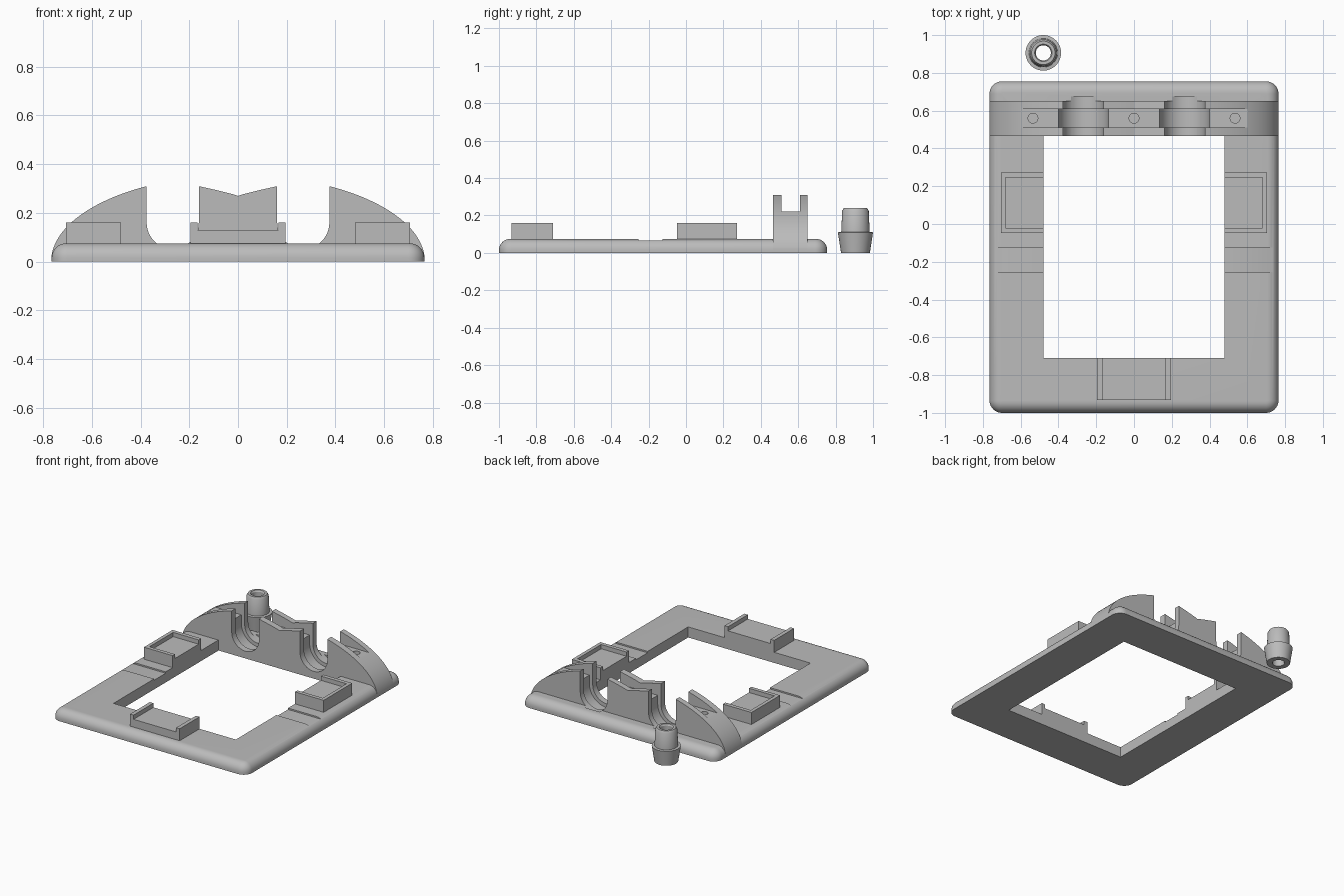
import bpy, bmesh, math
from mathutils import Matrix

if "Cube" in bpy.data.objects:
    bpy.data.objects.remove(bpy.data.objects["Cube"], do_unlink=True)

grey = bpy.data.materials.new("plain grey")
grey.use_nodes = True
grey.diffuse_color = (0.5, 0.5, 0.5, 1)
grey.node_tree.nodes["Principled BSDF"].inputs["Base Color"].default_value = (0.5, 0.5, 0.5, 1)


def finish(bm, name):
    bmesh.ops.recalc_face_normals(bm, faces=bm.faces)
    mesh = bpy.data.meshes.new(name)
    bm.to_mesh(mesh)
    bm.free()
    mesh.materials.append(grey)
    obj = bpy.data.objects.new(name, mesh)
    bpy.context.collection.objects.link(obj)
    return obj


def loft(rings, name, closed=False):
    """Join rings of points with quads; cap the ends unless closed."""
    bm = bmesh.new()
    loops = [[bm.verts.new(p) for p in ring] for ring in rings]
    pairs = list(zip(loops, loops[1:]))
    if closed:
        pairs.append((loops[-1], loops[0]))
    else:
        bm.faces.new(loops[0])
        bm.faces.new(loops[-1])
    for a, b in pairs:
        for i in range(len(a)):
            j = (i + 1) % len(a)
            bm.faces.new((a[i], a[j], b[j], b[i]))
    return finish(bm, name)


def box(name, x, y, z):
    bm = bmesh.new()
    size = Matrix.Diagonal((x[1] - x[0], y[1] - y[0], z[1] - z[0], 1))
    mid = Matrix.Translation((sum(x) / 2, sum(y) / 2, sum(z) / 2))
    bmesh.ops.create_cube(bm, size=1, matrix=mid @ size)
    return finish(bm, name)


def circle(r, n=48):
    return [(r * math.cos(math.tau * i / n), r * math.sin(math.tau * i / n)) for i in range(n)]


def slot(cx, cz, r, y):
    """U-shaped cutter running along y, open at the top."""
    arc = [(cx + r * math.cos(a), cz + r * math.sin(a))
           for a in (math.pi + math.pi * i / 24 for i in range(25))]
    outline = [(cx - r, 0.5)] + arc + [(cx + r, 0.5)]
    return loft([[(px, py, pz) for px, pz in outline] for py in y], "slot_cutter")


def cut(obj, cutters):
    for c in cutters:
        mod = obj.modifiers.new("cut", 'BOOLEAN')
        mod.operation, mod.solver, mod.object = 'DIFFERENCE', 'EXACT', c
        bpy.context.view_layer.objects.active = obj
        bpy.ops.object.modifier_apply(modifier=mod.name)
        bpy.data.objects.remove(c, do_unlink=True)


def smooth(obj):
    bpy.ops.object.select_all(action='DESELECT')
    obj.select_set(True)
    bpy.context.view_layer.objects.active = obj
    bpy.ops.object.shade_smooth_by_angle(angle=math.radians(30))


def rounded_ring(inset, z, half_x=0.765, y0=-1.0, y1=0.755, r=0.066):
    corners = [(half_x - r, y1 - r), (r - half_x, y1 - r), (r - half_x, y0 + r), (half_x - r, y0 + r)]
    ring = []
    for k, (cx, cy) in enumerate(corners):
        for i in range(9):
            a = math.pi / 2 * (k + i / 8)
            ring.append((cx + (r - inset) * math.cos(a), cy + (r - inset) * math.sin(a), z))
    return ring


def cable_slots():
    cutters = []
    for side in (-1, 1):
        cutters.append(slot(side * 0.268, 0.16, 0.107, (0.4, 0.675)))
        cutters.append(slot(side * 0.268, 0.16, 0.133, (0.51, 0.61)))
    return cutters


# Frame plate with rounded rim, window opening and shallow cross groove
rim = 0.06
rings = [rounded_ring(0, 0)]
for step in range(9):
    t = math.pi / 2 * step / 8
    rings.append(rounded_ring(rim * (1 - math.cos(t)), 0.015 + rim * math.sin(t)))
frame = loft(rings, "frame_plate")
cut(frame, [box("opening", (-0.48, 0.48), (-0.71, 0.468), (-1, 1)),
            box("groove", (-1, 1), (-0.255, -0.125), (0.065, 1))] + cable_slots())
smooth(frame)


# Arched holder: elliptical shoulders and a dipped middle block
def arch_height(x):
    if abs(x) > 0.268:
        return 0.355 * math.sqrt(max(0, 1 - (x / 0.767) ** 2))
    return 0.27 + 0.04 * (abs(x) / 0.162) ** 0.88


n = 96
top = [-0.765 * math.cos(math.pi * i / n) for i in range(n + 1)]
outline = [(x, max(arch_height(x), 0.012)) for x in top]
outline += [(0.765, 0.005), (-0.765, 0.005)]
arch = loft([[(x, y, z) for x, z in outline] for y in (0.465, 0.65)], "arched_holder")
channel = box("channel", (-1, 1), (0.51, 0.61), (0.22, 1))
holes = [loft([[(cx + px, 0.56 + py, z) for px, py in circle(0.026, 24)] for z in (0.1, 0.4)], "screw_hole")
         for cx in (-0.535, 0, 0.535)]
cut(arch, cable_slots() + [channel] + holes)
smooth(arch)

# Clips: blocks with a shallow seat open towards the window
for name, side in (("left_clip", 1), ("right_clip", -1)):
    clip = box(name, sorted((side * 0.48, side * 0.705)), (-0.047, 0.273), (0.06, 0.16))
    cut(clip, [box("seat", sorted((side * 0.4, side * 0.68)), (-0.02, 0.245), (0.13, 0.3))])
front_clip = box("front_clip", (-0.195, 0.195), (-0.932, -0.71), (0.06, 0.16))
cut(front_clip, [box("seat", (-0.167, 0.167), (-1.1, -0.6), (0.13, 0.3))])

# Loose hollow peg with a tapered collar
profile = [(0.04, 0), (0.077, 0), (0.094, 0.11), (0.076, 0.112), (0.071, 0.225),
           (0.062, 0.24), (0.046, 0.24), (0.04, 0.23)]
peg = loft([[(-0.48 + px, 0.906 + py, z) for px, py in circle(r)] for r, z in profile],
           "hollow_peg", closed=True)
smooth(peg)
